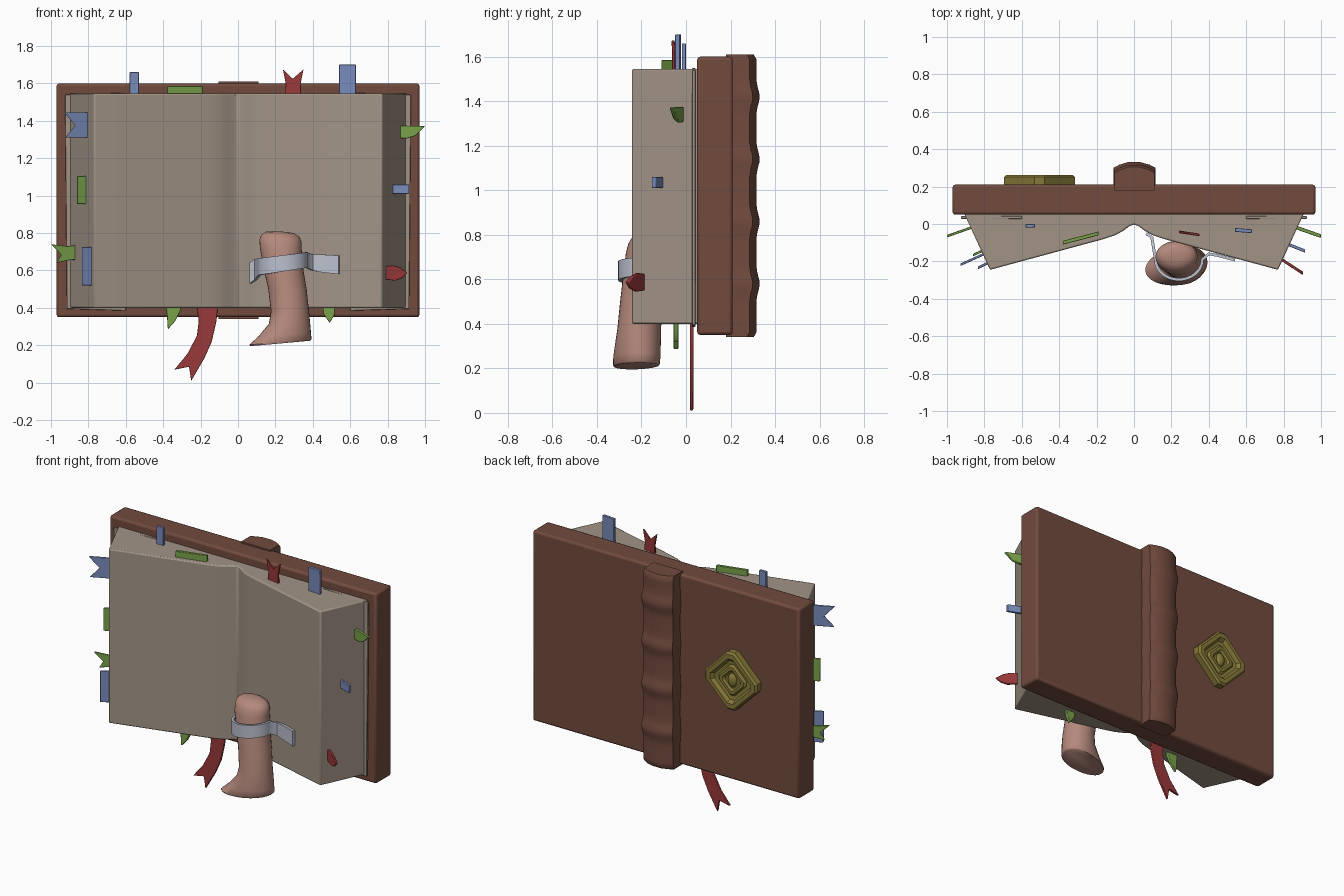
import bpy, bmesh, math
from mathutils import Vector, noise

if "Cube" in bpy.data.objects:
    bpy.data.objects.remove(bpy.data.objects["Cube"])

COL = dict(leather=(.17, .07, .048), paper=(.36, .295, .24), skin=(.46, .25, .2), tape=(.5, .53, .62),
           blue=(.19, .26, .5), green=(.19, .36, .07), red=(.32, .04, .04), gold=(.24, .19, .04))
MATS = {}
for key, c in COL.items():
    MATS[key] = bpy.data.materials.new(key)
    MATS[key].diffuse_color = (*c, 1)


def finish(name, bm, mat, bevel=0.0, segs=2, angle=35):
    bmesh.ops.recalc_face_normals(bm, faces=bm.faces)
    me = bpy.data.meshes.new(name)
    bm.to_mesh(me)
    bm.free()
    ob = bpy.data.objects.new(name, me)
    bpy.context.collection.objects.link(ob)
    me.materials.append(MATS[mat])
    if bevel:
        b = ob.modifiers.new("bevel", 'BEVEL')
        b.width, b.segments, b.limit_method = bevel, segs, 'ANGLE'
        b.angle_limit = math.radians(30)
    bpy.context.view_layer.objects.active = ob
    ob.select_set(True)
    bpy.ops.object.shade_smooth_by_angle(angle=math.radians(angle))
    ob.select_set(False)
    return ob


def loft(name, rings, mat, bevel=0.0, angle=35):
    """Skin equal-length rings and cap both ends."""
    bm = bmesh.new()
    vs = [[bm.verts.new(p) for p in r] for r in rings]
    n = len(rings[0])
    for a, b in zip(vs, vs[1:]):
        for i in range(n):
            bm.faces.new((a[i], a[(i + 1) % n], b[(i + 1) % n], b[i]))
    bm.faces.new(vs[0])
    bm.faces.new(vs[-1])
    return finish(name, bm, mat, bevel, angle=angle)


def tab(name, mat, outline, x0, y0, slope=0.0, t=.014):
    """Thin paper marker: outline in x/z, leaning in y along x."""
    rings = [[(x, y0 + slope * (x - x0) + s * t / 2, z) for x, z in outline] for s in (-1, 1)]
    loft(name, rings, mat, .003)


def rect(x0, x1, z0, z1):
    return [(x0, z0), (x1, z0), (x1, z1), (x0, z1)]


# leather cover: one slab with slightly worn faces
bm = bmesh.new()
bmesh.ops.create_cube(bm, size=1)
for v in bm.verts:
    v.co = Vector((v.co.x * 1.94, .13 + v.co.y * .16, .975 + v.co.z * 1.25))
finish("cover", bm, 'leather', .014)

# spine with raised bands
prof = [(-.105, .18), (-.105, .285), (-.075, .302), (-.03, .316), (.03, .316), (.08, .302), (.11, .285), (.11, .18)]
rings = []
for i in range(61):
    z = .34 + 1.27 * i / 60
    k = sum(math.exp(-((z - c) / .045) ** 2) for c in (.58, .86, 1.14, 1.42))
    end = -.012 if i in (0, 60) else 0
    rings.append([(x * (1 + .05 * k + end), y + (.015 * k + end if y > .2 else 0), z) for x, y in prof])
loft("spine", rings, 'leather', angle=50)

# page block: open book section
half = [(.025, -.012), (.06, -.038), (.1, -.06), (.16, -.08), (.77, -.245), (.91, .06)]
sect = [(-x, y) for x, y in reversed(half)] + [(0, -.002)] + half
loft("pages", [[(x, y, z) for x, y in sect] for z in (.4, 1.545)], 'paper', .008)

# loose outer sheets standing against the cover
for s, n in ((-1, "left"), (1, "right")):
    tab("loose_sheet_" + n, 'paper',
        [(s * .6, .385), (s * .915, .395), (s * .925, 1.54), (s * .6, 1.55)], 0, .035)

# finger with a splayed base
N = 32
spec = [  # z, centre x, centre y, left radius, right radius, depth radius, end tilt, y shear
    (.212, .25, -.222, .185, .135, .100, .09, .12), (.22, .255, -.222, .195, .138, .104, .09, .12),
    (.26, .26, -.22, .15, .13, .105, .08, .1), (.32, .27, -.215, .105, .115, .102, .05, .05),
    (.38, .272, -.21, .096, .108, .098, 0, 0), (.50, .26, -.2, .098, .107, .096, 0, 0),
    (.62, .24, -.188, .105, .107, .094, 0, 0), (.72, .23, -.18, .113, .11, .09, 0, 0),
    (.76, .228, -.175, .113, .112, .084, -.05, 0), (.785, .228, -.17, .104, .1, .074, -.05, 0),
    (.802, .228, -.168, .08, .075, .052, -.06, 0), (.808, .228, -.166, .04, .04, .026, -.06, 0)]
rings = []
for z, cx, cy, rl, rr, ry, tilt, sh in spec:
    ring = []
    for i in range(N):
        a = 2 * math.pi * i / N
        dx = math.cos(a) * (rr if math.cos(a) > 0 else rl)
        ring.append((cx + dx, cy + ry * math.sin(a) + sh * dx, z + tilt * dx))
    rings.append(ring)
loft("finger", rings, 'skin', angle=50)

# tape wrapped over the finger and stuck to the page
path = [(.065, -.052, .53, .64), (.095, -.07, .55, .66)]
for i in range(17):
    a = math.pi * (1 + i / 16)
    x = .24 + .125 * math.cos(a)
    path.append((x, -.19 + .107 * math.sin(a), .575 + .16 * (x - .115), .665 + .13 * (x - .115)))
path += [(.4, -.16, .6, .685), (.45, -.168, .59, .685), (.54, -.192, .58, .68)]
rings = []
for i, (x, y, z0, z1) in enumerate(path):
    p, q = path[max(i - 1, 0)], path[min(i + 1, len(path) - 1)]
    d = Vector((q[0] - p[0], q[1] - p[1])).normalized()
    ox, oy = -d.y * .008, d.x * .008
    rings.append([(x + ox, y + oy, z0), (x - ox, y - oy, z0), (x - ox, y - oy, z1), (x + ox, y + oy, z1)])
loft("tape", rings, 'tape', angle=50)

# markers on the top edge
tab("top_marker_1", 'blue', rect(-.58, -.53, 1.48, 1.66), -.55, -.01, 0, .018)
tab("top_marker_2", 'green', rect(-.38, -.19, 1.48, 1.585), -.285, -.075, .26, .02)
tab("top_marker_3", 'red', [(.25, 1.48), (.34, 1.48), (.335, 1.6), (.35, 1.675), (.293, 1.625), (.24, 1.675),
                            (.255, 1.6)], .295, -.05, -.15)
tab("top_marker_4", 'blue', rect(.54, .63, 1.48, 1.7), .585, -.035, -.08, .02)

# markers on the bottom edge
tab("bottom_marker_1", 'green', [(-.39, .45), (-.38, .36), (-.375, .285), (-.335, .33), (-.305, .39), (-.305, .45)],
    -.35, -.045, 0, .022)
tab("bottom_marker_2", 'green', [(.45, .45), (.455, .37), (.49, .32), (.515, .36), (.525, .45)], .49, -.045, 0, .022)

# markers on the left edge
tab("left_marker_1", 'blue', [(-.77, 1.31), (-.925, 1.31), (-.87, 1.375), (-.93, 1.445), (-.77, 1.445)],
    -.8, -.16, .45)
tab("left_marker_2", 'green', rect(-.86, -.78, .955, 1.105), -.815, -.145, .45)
tab("left_marker_3", 'green', [(-.84, .66), (-.9, .655), (-.97, .64), (-.945, .685), (-1, .74), (-.91, .73),
                               (-.84, .74)], -1, -.065, .35)
tab("left_marker_4", 'blue', rect(-.835, -.76, .52, .725), -.835, -.235, .5)

# markers on the right edge
tab("right_marker_1", 'green', [(.84, 1.31), (.9, 1.305), (.95, 1.32), (1, 1.372), (.84, 1.375)], 1, -.065, -.35, .02)
tab("right_marker_2", 'blue', rect(.8, .915, 1.01, 1.06), .915, -.145, -.4, .018)
tab("right_marker_3", 'red', [(.77, .555), (.84, .545), (.88, .56), (.905, .588), (.87, .615), (.83, .628),
                              (.77, .62)], .905, -.265, -.65, .018)

# ribbon bookmark hanging from the bottom
tab("ribbon", 'red', [(-.105, .44), (-.115, .33), (-.14, .22), (-.18, .13), (-.25, .01), (-.262, .085), (-.34, .07),
                      (-.27, .155), (-.22, .25), (-.21, .33), (-.225, .44)], 0, .025, 0, .016)


# diamond clasp on the back: frame, sunken field, inner diamond and boss
def diamond(r, y, c=.12):
    pts = []
    for i in range(4):
        for s in (-1, 1):
            a, b = math.pi / 2 * i, math.pi / 2 * (i + s)
            pts.append((-.505 + r * (math.cos(a) * (1 - c) + math.cos(b) * c), y,
                        1.02 + r * (math.sin(a) * (1 - c) + math.sin(b) * c)))
    return pts


loft("clasp", [diamond(r, y) for r, y in ((.215, .2), (.215, .25), (.2, .263), (.165, .263), (.145, .24),
                                          (.115, .236), (.1, .25), (.075, .25), (.06, .238))], 'gold', angle=30)
bm = bmesh.new()
bmesh.ops.create_uvsphere(bm, u_segments=20, v_segments=12, radius=1)
for v in bm.verts:
    v.co = Vector((-.505 + v.co.x * .032, .236 + v.co.y * .022, 1.02 + v.co.z * .045))
finish("clasp_boss", bm, 'gold')

for m in bpy.data.materials:
    if m.users and not m.is_grease_pencil:
        m.use_nodes = True
        m.node_tree.nodes["Principled BSDF"].inputs["Base Color"].default_value = m.diffuse_color
